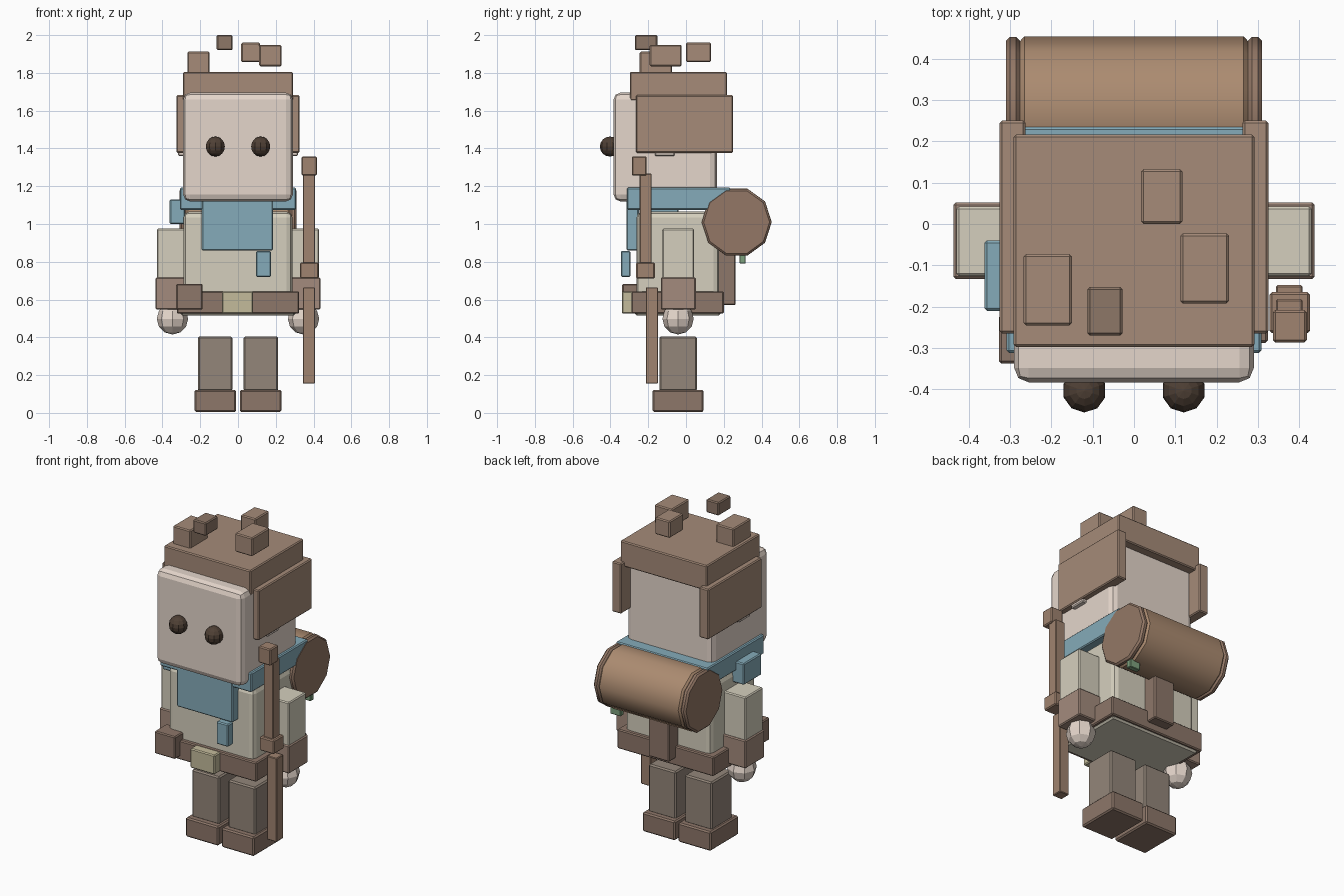
import bpy, math

if "Cube" in bpy.data.objects:
    bpy.data.objects.remove(bpy.data.objects["Cube"])

def material(name, rgb):
    m = bpy.data.materials.new(name)
    m.diffuse_color = tuple((c / 255) ** 2.2 for c in rgb) + (1,)
    m.use_nodes = True
    m.node_tree.nodes["Principled BSDF"].inputs["Base Color"].default_value = m.diffuse_color
    return m

SKIN = material("skin", (228, 213, 202))
HAIR = material("hair", (164, 138, 120))
TUFT = material("dark_hair", (140, 118, 103))
EYE = material("eye", (80, 66, 56))
BLUE = material("scarf_blue", (132, 170, 184))
COAT = material("coat_cream", (212, 206, 188))
LEATHER = material("leather", (140, 118, 105))
CUFF = material("cuff_brown", (162, 138, 124))
TROUSER = material("trousers", (146, 133, 121))
BRASS = material("buckle_tan", (194, 186, 154))
WOOD = material("wood", (158, 130, 111))
ROLL = material("bedroll_brown", (170, 138, 112))
ENDS = material("bedroll_end_brown", (146, 119, 102))
GREEN = material("leaf_green", (125, 160, 125))

def finish(ob, name, mat, bevel=0.0, segments=1):
    ob.name = name
    ob.data.materials.append(mat)
    if bevel:
        mod = ob.modifiers.new("soft_edges", 'BEVEL')
        mod.width, mod.segments = bevel, segments
    return ob

def box(name, x, y, z, mat, bevel=0.006, segments=1):
    """Box from (min, max) ranges on each axis."""
    bpy.ops.mesh.primitive_cube_add(size=1, location=[(a + b) / 2 for a, b in (x, y, z)])
    ob = bpy.context.object
    ob.scale = [b - a for a, b in (x, y, z)]
    bpy.ops.object.transform_apply(location=False, rotation=False, scale=True)
    return finish(ob, name, mat, bevel, segments)

def pair(name, x, *args, **kw):
    """The same box on both sides of the body."""
    box(name + "_right", x, *args, **kw)
    box(name + "_left", (-x[1], -x[0]), *args, **kw)

def ball(name, loc, r, mat, seg, rings):
    bpy.ops.mesh.primitive_uv_sphere_add(segments=seg, ring_count=rings, radius=r, location=loc)
    finish(bpy.context.object, name, mat)

def drum(name, x, y, z, r, mat, bevel):
    """Ten-sided cylinder lying along x, with a corner pointing to +y."""
    bpy.ops.mesh.primitive_cylinder_add(vertices=10, radius=r, depth=x[1] - x[0],
                                        location=((x[0] + x[1]) / 2, y, z),
                                        rotation=(0, math.pi / 2, 0))
    ob = bpy.context.object
    bpy.ops.object.transform_apply(location=False, rotation=True, scale=False)
    finish(ob, name, mat, bevel)
    ob.modifiers["soft_edges"].angle_limit = math.radians(60)
    bpy.ops.object.shade_smooth_by_angle(angle=math.radians(40))

# Legs and boots
pair("boot", (0.01, 0.23), (-0.177, 0.093), (0.005, 0.122), LEATHER, bevel=0.008)
pair("leg", (0.03, 0.213), (-0.14, 0.057), (0.115, 0.405), TROUSER, bevel=0.008)

# Coat and belt
box("coat", (-0.288, 0.288), (-0.262, 0.175), (0.52, 1.065), COAT, 0.03, 2)
box("coat_hem", (-0.305, 0.305), (-0.27, 0.185), (0.516, 0.57), COAT, 0.01)
box("belt", (-0.324, 0.324), (-0.288, 0.2), (0.526, 0.643), LEATHER)
box("buckle", (-0.085, 0.08), (-0.34, -0.28), (0.525, 0.643), BRASS)
box("belt_pouch", (-0.327, -0.187), (-0.338, -0.22), (0.547, 0.683), LEATHER)

# Arms, cuffs and hands
pair("sleeve", (0.27, 0.43), (-0.126, 0.042), (0.7, 0.975), COAT)
pair("cuff", (0.275, 0.437), (-0.133, 0.052), (0.547, 0.717), CUFF)
for side, s in (("right", 1), ("left", -1)):
    ball("hand_" + side, (s * 0.347, -0.042, 0.498), 0.083, SKIN, 8, 6)
    ball("eye_" + side, (s * 0.12, -0.403, 1.41), 0.053, EYE, 10, 8)

# Head, ears and hair
box("head", (-0.29, 0.29), (-0.383, 0.163), (1.12, 1.695), SKIN, 0.035, 2)
pair("ear", (0.26, 0.318), (-0.165, -0.06), (1.36, 1.48), SKIN)
box("hair_cap", (-0.291, 0.291), (-0.297, 0.217), (1.652, 1.805), HAIR)
pair("hair_side", (0.262, 0.325), (-0.265, 0.25), (1.377, 1.682), HAIR)
tufts = [((-0.267, -0.15), (-0.245, -0.073), (1.79, 1.912), HAIR),
         ((-0.113, -0.028), (-0.27, -0.152), (1.92, 2.0), TUFT),
         ((0.017, 0.117), (0.0, 0.133), (1.858, 1.96), HAIR),
         ((0.112, 0.23), (-0.192, -0.023), (1.835, 1.948), HAIR)]
for i, t in enumerate(tufts):
    box(f"hair_tuft_{i + 1}", *t)

# Scarf
box("scarf_band", (-0.308, 0.308), (-0.312, 0.235), (1.075, 1.192), BLUE)
box("scarf_bib", (-0.192, 0.185), (-0.316, -0.25), (0.86, 1.185), BLUE)
box("scarf_tail", (0.095, 0.175), (-0.345, -0.294), (0.72, 0.857), BLUE)
box("scarf_knot", (-0.362, -0.28), (-0.21, -0.04), (1.0, 1.13), BLUE)

# Bedroll on the back with its strap and a small leaf
drum("bedroll", (-0.277, 0.277), 0.268, 1.01, 0.186, ROLL, 0.012)
drum("bedroll_end_right", (0.275, 0.31), 0.268, 1.01, 0.185, ENDS, 0.01)
drum("bedroll_end_left", (-0.31, -0.275), 0.268, 1.01, 0.185, ENDS, 0.01)
box("back_strap", (-0.07, 0.07), (0.17, 0.263), (0.57, 0.9), LEATHER)
box("leaf", (0.22, 0.29), (0.284, 0.315), (0.79, 0.86), GREEN, 0.003)

# Walking staff in four pieces
box("staff_knob", (0.336, 0.418), (-0.287, -0.208), (1.257, 1.357), WOOD)
box("staff_upper", (0.343, 0.408), (-0.246, -0.182), (0.78, 1.267), WOOD, 0.004)
box("staff_collar", (0.328, 0.426), (-0.264, -0.165), (0.712, 0.796), WOOD)
box("staff_lower", (0.343, 0.408), (-0.213, -0.148), (0.155, 0.664), WOOD, 0.004)
